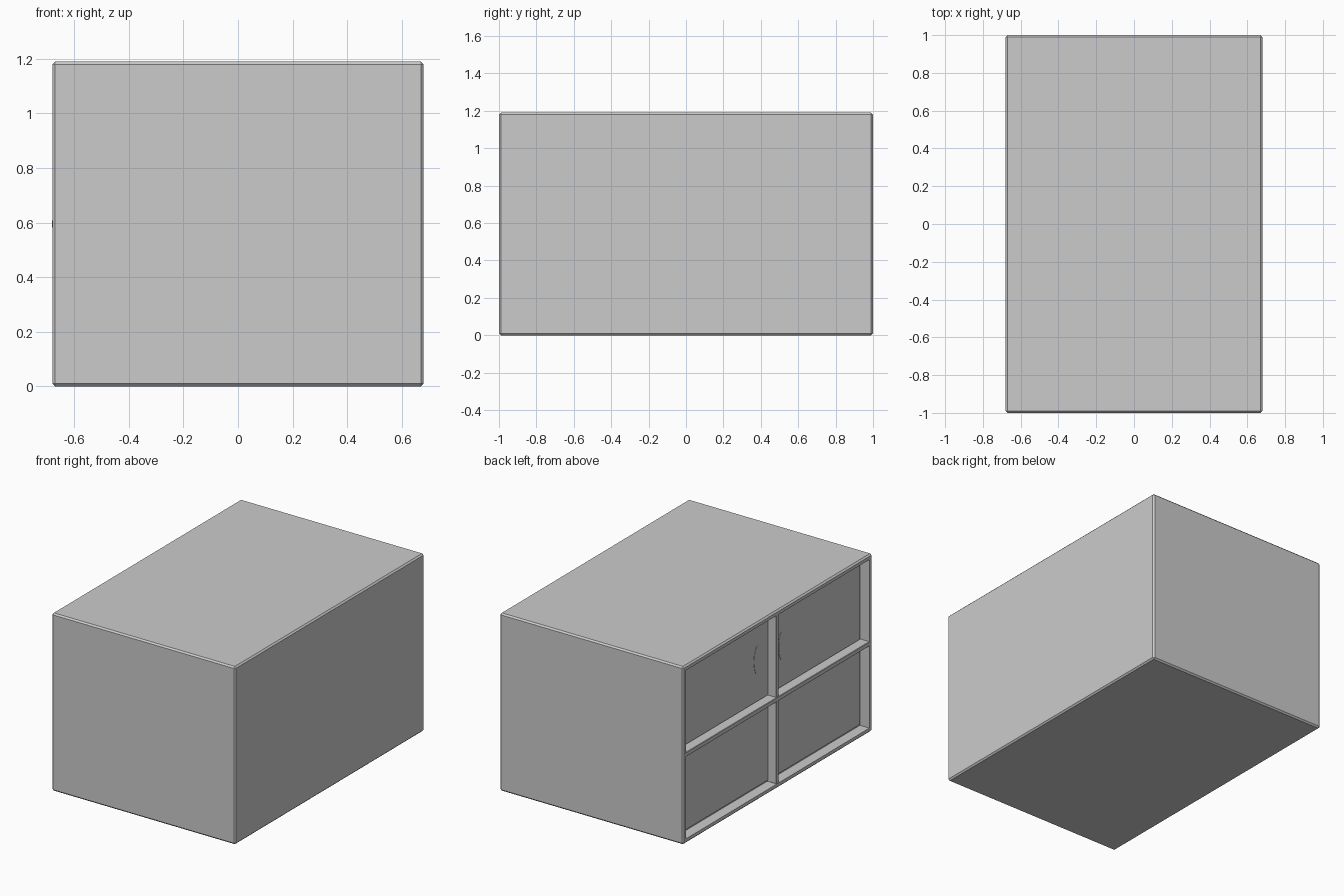
import bpy, bmesh, math
from mathutils import Matrix

if "Cube" in bpy.data.objects:
    bpy.data.objects.remove(bpy.data.objects["Cube"])

W, D, H = 1.36, 2.0, 1.19        # overall size
BEVEL, FRAME, RECESS = 0.01, 0.03, 0.07
LEFT = -W / 2                    # open side with the four doors


def finish(bm, name):
    bmesh.ops.recalc_face_normals(bm, faces=bm.faces)
    me = bpy.data.meshes.new(name)
    bm.to_mesh(me)
    bm.free()
    ob = bpy.data.objects.new(name, me)
    bpy.context.collection.objects.link(ob)
    return ob


def box_mesh(lo, hi, bevel=0.0):
    bm = bmesh.new()
    size = [b - a for a, b in zip(lo, hi)]
    mid = [(a + b) / 2 for a, b in zip(lo, hi)]
    m = Matrix.Translation(mid) @ Matrix.Diagonal((*size, 1))
    bmesh.ops.create_cube(bm, size=1, matrix=m)
    if bevel:
        bmesh.ops.bevel(bm, geom=bm.edges[:], offset=bevel, segments=1,
                        profile=0.5, affect='EDGES')
    return bm


# cabinet body: bevelled block with the left face sunk inside a frame
bm = box_mesh((LEFT, -D / 2, 0), (-LEFT, D / 2, H), BEVEL)
bm.normal_update()
face = min(bm.faces, key=lambda f: f.calc_center_median().x)
bmesh.ops.inset_individual(bm, faces=[face], thickness=FRAME)
bmesh.ops.inset_individual(bm, faces=[face], thickness=0, depth=-RECESS)
finish(bm, "cabinet_body")

# shelf edge and upright divider
mid_z = H / 2
back = LEFT + RECESS
finish(box_mesh((LEFT - 0.001, -0.985, mid_z - 0.015),
                (back + 0.01, 0.985, mid_z + 0.015), 0.003), "middle_shelf")
finish(box_mesh((LEFT + 0.002, -0.012, 0.03),
                (back + 0.01, 0.012, H - 0.03), 0.003), "centre_divider")

# four recessed doors
gap, rim = 0.005, BEVEL + FRAME
for side, label in ((1, "back"), (-1, "front")):
    y0, y1 = sorted((side * (0.012 + gap), side * (D / 2 - rim - gap)))
    for level, z0, z1 in (("lower", rim + gap, mid_z - 0.015 - gap),
                          ("upper", mid_z + 0.015 + gap, H - rim - gap)):
        finish(box_mesh((back - 0.01, y0, z0), (back + 0.01, y1, z1)),
               f"{level}_{label}_door")

    # slim oval pull on each upper door
    bm = bmesh.new()
    m = (Matrix.Translation((back - 0.01, side * 0.13, 0.89))
         @ Matrix.Diagonal((1, 0.037, 0.095, 1))
         @ Matrix.Rotation(math.pi / 2, 4, 'Y'))
    bmesh.ops.create_cone(bm, cap_ends=True, segments=32, radius1=1,
                          radius2=1, depth=0.004, matrix=m)
    finish(bm, f"{label}_door_pull")
